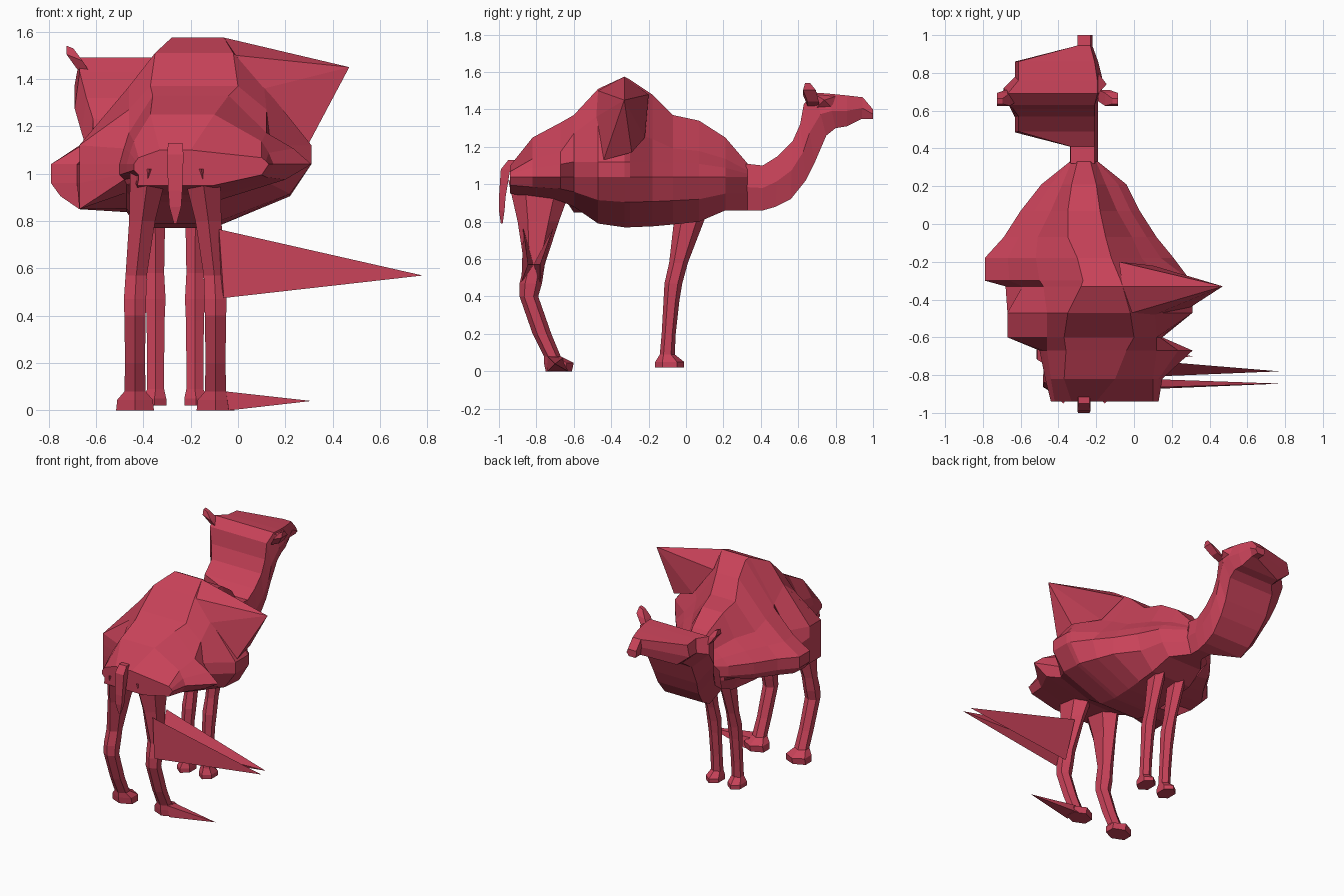
import bpy, bmesh
from math import sin, cos, pi

CX = -0.265  # centre line of legs, tail and neck
mat = bpy.data.materials.new("red")
mat.diffuse_color = (0.58, 0.055, 0.1, 1)


def finish(name, bm):
    bmesh.ops.recalc_face_normals(bm, faces=bm.faces)
    me = bpy.data.meshes.new(name)
    bm.to_mesh(me)
    bm.free()
    me.materials.append(mat)
    ob = bpy.data.objects.new(name, me)
    bpy.context.collection.objects.link(ob)
    return ob


def loft(name, rings):
    bm = bmesh.new()
    vs = [[bm.verts.new(p) for p in r] for r in rings]
    n = len(rings[0])
    for a, b in zip(vs, vs[1:]):
        for i in range(n):
            j = (i + 1) % n
            bm.faces.new((a[i], a[j], b[j], b[i]))
    bm.faces.new(vs[0])
    bm.faces.new(vs[-1])
    return finish(name, bm)


def spike(name, apex, base):
    bm = bmesh.new()
    a = bm.verts.new(apex)
    vs = [bm.verts.new(p) for p in base]
    for i in range(len(vs)):
        bm.faces.new((a, vs[i], vs[(i + 1) % len(vs)]))
    bm.faces.new(vs)
    return finish(name, bm)


# body: y, top z, bottom z, then left/right x of top, shoulder, widest, low
body = [
    (-.94, 1.10, .95, -.33, -.20, -.42, .10, -.44, .13, -.42, .10),
    (-.82, 1.25, .93, -.37, -.10, -.44, .10, -.47, .15, -.44, .12),
    (-.67, 1.33, .91, -.36, -.04, -.46, .12, -.50, .31, -.48, .20),
    (-.60, 1.37, .88, -.37, .00, -.46, .12, -.67, .15, -.67, .13),
    (-.47, 1.51, .79, -.35, -.02, -.46, .11, -.67, .31, -.67, .22),
    (-.33, 1.575, .77, -.28, -.06, -.48, .18, -.68, .31, -.67, .22),
    (-.30, 1.56, .77, -.27, -.07, -.50, .15, -.79, .30, -.75, .22),
    (-.18, 1.48, .775, -.30, -.12, -.52, .04, -.79, .21, -.74, .17),
    (-.07, 1.37, .785, -.35, -.15, -.51, -.01, -.69, .12, -.66, .12),
    (.07, 1.34, .80, -.35, -.18, -.44, -.09, -.60, .03, -.58, .00),
    (.21, 1.25, .86, -.33, -.20, -.38, -.15, -.49, -.04, -.46, -.07),
    (.33, 1.11, .86, -.30, -.23, -.33, -.20, -.34, -.19, -.33, -.20),
]
rings = []
for y, zt, zb, tl, tr, sl, sr, wl, wr, ll, lr in body:
    zw = 1.04
    rear = -.64 < y < -.4
    zs = zw + (.7 if rear else .46) * (zt - zw)
    zu = min(1.12, (zw + zs) / 2)       # upper end of the flank
    ul = wl if rear else wl * .55 + sl * .45
    ur = wr if -.5 < y < -.25 else wr * .6 + sr * .4
    bw = min(.16, (lr - ll) * .35)
    zl = zb + .5 * (zw - zb)
    lo = .85 if -.64 < y < -.32 else zl
    rings.append([(tl, y, zt), (tr, y, zt), (sr, y, zs), (ur, y, zu), (wr, y, zw),
                  (lr, y, zl), (CX + bw, y, zb), (CX - bw, y, zb),
                  (max(ll, -.47), y, max(lo - .02, zb + .25 * (zw - zb))),
                  (ll, y, lo), (wl, y, max(zw - .08, lo + .02)),
                  (wl, y, zw), (ul, y, zu), (sl, y, zs)])
loft("body", rings)

# neck and head: top y/z, bottom y/z, left x, right x
neck = [
    (.32, 1.11, .32, .86, -.34, -.19), (.41, 1.10, .41, .86, -.34, -.19),
    (.49, 1.15, .48, .88, -.63, -.19), (.57, 1.23, .56, .92, -.63, -.19),
    (.61, 1.32, .64, 1.02, -.66, -.19), (.63, 1.43, .69, 1.12, -.69, -.19),
    (.69, 1.49, .75, 1.26, -.69, -.17), (.76, 1.485, .80, 1.30, -.63, -.17),
    (.86, 1.475, .86, 1.31, -.63, -.19), (.945, 1.465, .94, 1.35, -.30, -.22),
    (1.0, 1.40, 1.0, 1.35, -.30, -.22),
]
rings = []
for yt, zt, yb, zb, xl, xr in neck:
    ym, zm = (yt + yb) / 2, (zt + zb) / 2
    k = lambda x, f: CX + (x - CX) * f
    rings.append([(k(xl, .95), yt, zt), (k(xr, .75), yt, zt), (xr, ym, zm),
                  (k(xr, .6), yb, zb), (k(xl, .72), yb, zb), (xl, ym, zm)])
loft("neck_and_head", rings)

# brow bump and ears
spike("brow", (-.145, .74, 1.45), [(-.19, .69, 1.48), (-.19, .80, 1.47), (-.18, .78, 1.41), (-.18, .70, 1.41)])
for side, bx in ((-1, -.65), (1, -.16)):
    loft("ear", [[(bx + side * o + dx, .68 - o * .5 + dy, 1.43 + dz - side * dx * -.4)
                  for dx, dy in ((-w, -w), (w, -w), (w, w), (-w, w))]
                 for o, w, dz in ((0, .03, 0), (.04, .034, .06), (.06, .014, .105))])

# legs: z, back y, front y, distance from centre line, half width
hind = [(1.02, -.95, -.60, .11, .08), (.80, -.90, -.68, .14, .055), (.57, -.865, -.755, .165, .045),
        (.47, -.89, -.77, .17, .047), (.40, -.89, -.79, .17, .045), (.20, -.82, -.72, .17, .042),
        (.08, -.76, -.67, .17, .045), (.045, -.76, -.60, .17, .075), (0, -.75, -.61, .17, .08)]
fore = [(.98, -.07, .16, .09, .05), (.80, -.065, .095, .085, .042), (.58, -.09, .01, .083, .036),
        (.47, -.115, -.02, .083, .042), (.38, -.12, -.035, .083, .038), (.20, -.13, -.055, .083, .036),
        (.09, -.14, -.06, .083, .036), (.05, -.165, -.01, .088, .05), (.02, -.165, -.01, .088, .05)]
for name, prof in (("hind_leg", hind), ("front_leg", fore)):
    for s in (-1, 1):
        loft(name, [[(CX + s * d + w / .866 * cos(pi / 6 + i * pi / 3),
                      (a + b) / 2 + (b - a) / 2 * sin(pi / 6 + i * pi / 3), z) for i in range(6)]
                    for z, a, b, d, w in prof])

# tail
loft("tail", [[(CX - w, a, z), (CX + w, a, z), (CX + w, b, z), (CX - w, b, z)]
              for z, a, b, w in ((1.13, -.95, -.91, .03), (1.08, -.99, -.94, .035),
                                 (.93, -1.0, -.965, .03), (.86, -1.0, -.97, .025), (.79, -.99, -.98, .006))])

# pulled-out spikes on the right side
spike("hump_spike", (.47, -.33, 1.45),
      [(-.06, -.33, 1.575), (-.01, -.47, 1.50), (.11, -.48, 1.36), (.30, -.44, 1.13),
       (.30, -.29, 1.17), (.10, -.22, 1.25), (-.08, -.20, 1.48)])
spike("thigh_spike_front", (.77, -.78, .57),
      [(-.08, -.71, .765), (-.08, -.815, .57), (-.06, -.78, .475)])
spike("thigh_spike_rear", (.78, -.845, .57),
      [(-.08, -.87, .765), (-.08, -.815, .57), (-.06, -.88, .475)])
spike("foot_spike", (.31, -.70, .04),
      [(-.04, -.74, .0), (-.04, -.63, .0), (-.05, -.66, .07), (-.05, -.74, .08)])
